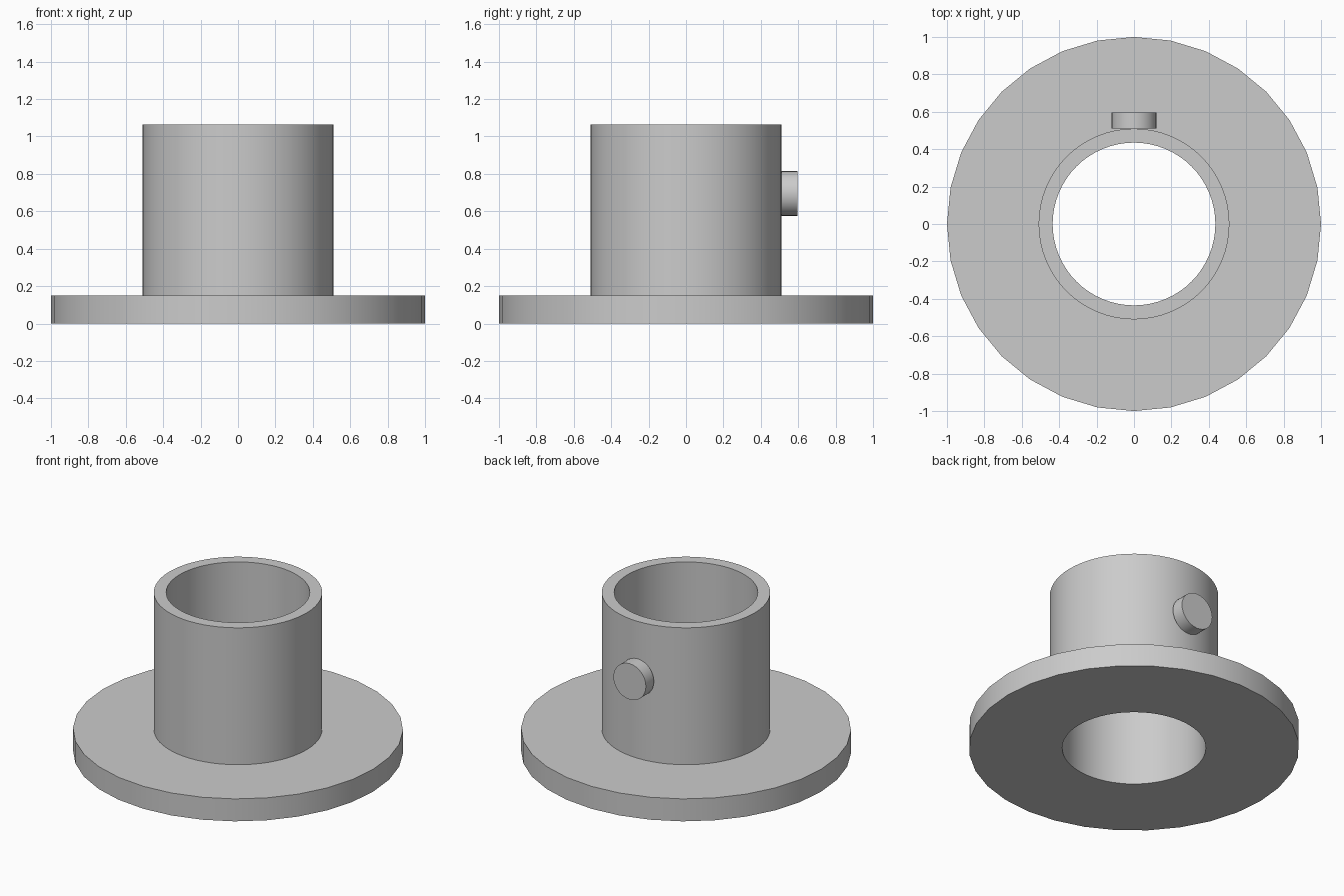
import bpy
from math import radians

cube = bpy.data.objects.get("Cube")
if cube:
    bpy.data.objects.remove(cube, do_unlink=True)

GREY = (0.6, 0.6, 0.6, 1)
grey = bpy.data.materials.new("plain_grey")
grey.use_nodes = True
grey.diffuse_color = GREY
grey.node_tree.nodes["Principled BSDF"].inputs["Base Color"].default_value = GREY


def cylinder(name, radius, z0, z1, sides):
    """Upright cylinder between two heights, with a vertex on the +y axis."""
    bpy.ops.mesh.primitive_cylinder_add(
        vertices=sides, radius=radius, depth=z1 - z0, location=(0, 0, (z0 + z1) / 2))
    obj = bpy.context.object
    obj.name = name
    obj.data.materials.append(grey)
    return obj


def combine(target, other, operation):
    """Apply a boolean to the target and discard the other solid."""
    mod = target.modifiers.new(operation.lower(), 'BOOLEAN')
    mod.operation = operation
    mod.solver = 'EXACT'
    mod.object = other
    bpy.context.view_layer.objects.active = target
    bpy.ops.object.modifier_apply(modifier=mod.name)
    bpy.data.objects.remove(other, do_unlink=True)


def smooth(obj):
    bpy.ops.object.select_all(action='DESELECT')
    obj.select_set(True)
    bpy.context.view_layer.objects.active = obj
    bpy.ops.object.shade_smooth_by_angle(angle=radians(30))


# Round base flange and upright sleeve in one piece, bored right through
body = cylinder("flanged_sleeve", 1.0, 0, 0.15, 32)
combine(body, cylinder("sleeve", 0.51, 0.05, 1.065, 64), 'UNION')
combine(body, cylinder("bore", 0.435, -0.2, 1.3, 64), 'DIFFERENCE')
smooth(body)

# Short round stud on the back of the sleeve
stud = cylinder("back_stud", 0.12, 0, 0.085, 32)
stud.rotation_euler.x = radians(90)
stud.location = (0, 0.5525, 0.695)
smooth(stud)
